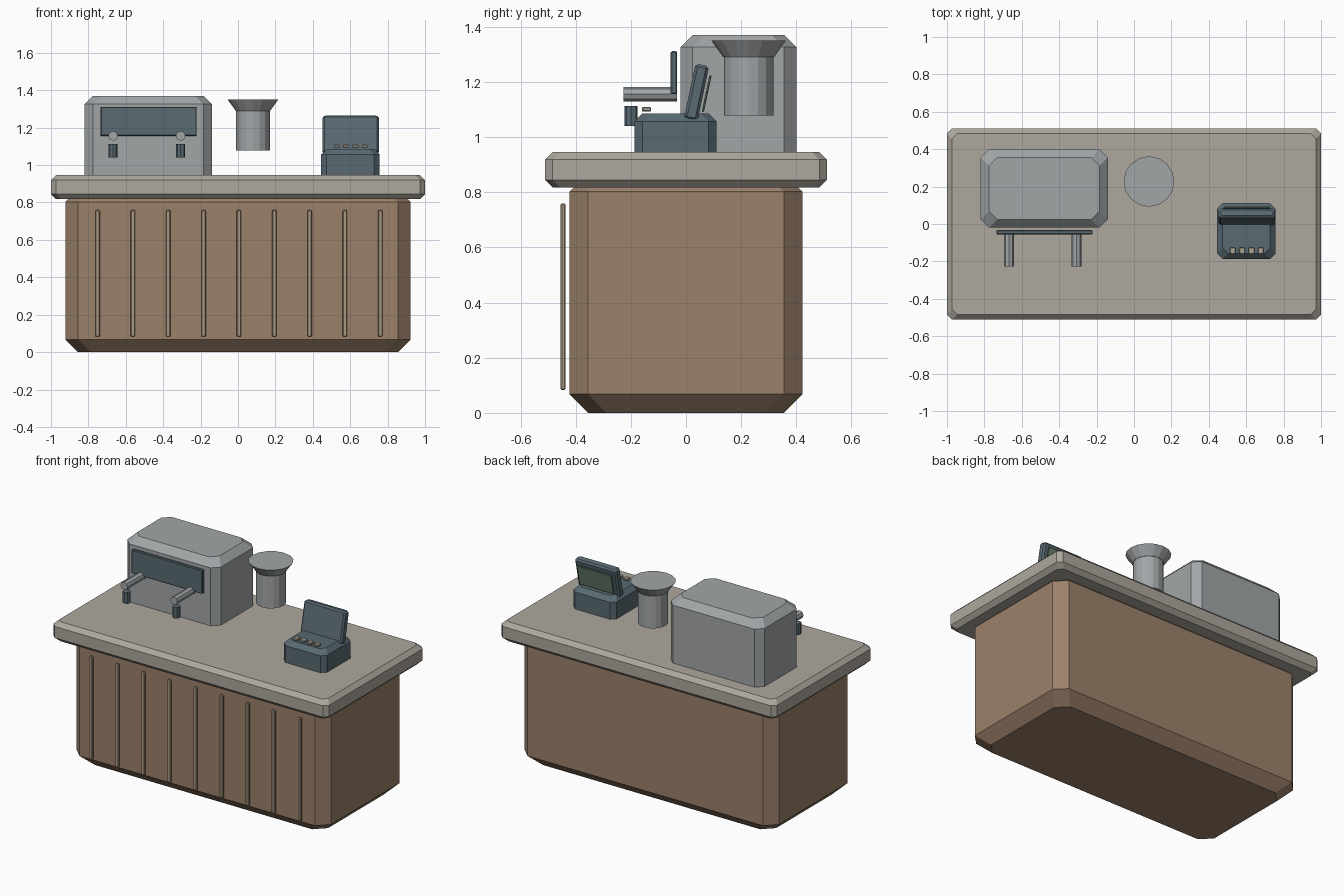
import bpy, bmesh, math

if "Cube" in bpy.data.objects:
    bpy.data.objects.remove(bpy.data.objects["Cube"])


def material(name, rgb):
    m = bpy.data.materials.new(name)
    m.diffuse_color = (*rgb, 1)
    m.use_nodes = True
    m.node_tree.nodes["Principled BSDF"].inputs["Base Color"].default_value = m.diffuse_color
    return m


WOOD = material("wood", (0.33, 0.22, 0.145))
TRIM = material("trim", (0.40, 0.32, 0.22))
STONE = material("stone", (0.42, 0.39, 0.34))
METAL = material("metal", (0.36, 0.38, 0.39))
DARK = material("dark_metal", (0.10, 0.145, 0.17))
GLASS = material("screen_glass", (0.15, 0.22, 0.17))
KEY = material("key", (0.42, 0.38, 0.30))


def finish(bm, name, mat, loc, rot_x=0):
    bmesh.ops.recalc_face_normals(bm, faces=bm.faces)
    mesh = bpy.data.meshes.new(name)
    bm.to_mesh(mesh)
    bm.free()
    mesh.materials.append(mat)
    ob = bpy.data.objects.new(name, mesh)
    ob.location = loc
    ob.rotation_euler.x = rot_x
    bpy.context.collection.objects.link(ob)
    return ob


def loft(bm, rings):
    """Skin a stack of equal-length rings and cap both ends."""
    rows = [[bm.verts.new(p) for p in ring] for ring in rings]
    n = len(rows[0])
    for a, b in zip(rows, rows[1:]):
        for i in range(n):
            j = (i + 1) % n
            bm.faces.new((a[i], a[j], b[j], b[i]))
    bm.faces.new(rows[0][::-1])
    bm.faces.new(rows[-1])


def chamfer_box(name, mat, center, size, c, rot_x=0):
    """Box with cut corners and chamfered top and bottom rims."""
    hx, hy, hz = (s / 2 for s in size)

    def ring(inset, z):
        x, y = hx - inset, hy - inset
        return [(x, c - y, z), (x, y - c, z), (x - c, y, z), (c - x, y, z),
                (-x, y - c, z), (-x, c - y, z), (c - x, -y, z), (x - c, -y, z)]

    bm = bmesh.new()
    loft(bm, [ring(c, -hz), ring(0, c - hz), ring(0, hz - c), ring(c, hz)])
    return finish(bm, name, mat, center, rot_x)


def turned(name, mat, loc, profile, sides, rot_x=0):
    """Faceted round part from (radius, height) pairs."""
    bm = bmesh.new()
    ang = [2 * math.pi * i / sides for i in range(sides)]
    loft(bm, [[(r * math.cos(a), r * math.sin(a), z) for a in ang] for r, z in profile])
    return finish(bm, name, mat, loc, rot_x)


# Counter
chamfer_box("counter_base", WOOD, (0, 0, 0.435), (1.846, 0.846, 0.87), 0.068)
chamfer_box("counter_top", STONE, (0, 0, 0.882), (2.0, 1.022, 0.128), 0.027)
for i in range(9):
    chamfer_box(f"front_slat_{i + 1}", TRIM, (0.005 + 0.189 * (i - 4), -0.446, 0.421),
                (0.024, 0.017, 0.676), 0.004)

# Coffee machine
chamfer_box("machine_body", METAL, (-0.48, 0.19, 1.135), (0.68, 0.42, 0.47), 0.044)
chamfer_box("machine_panel", DARK, (-0.478, -0.044, 1.234), (0.514, 0.023, 0.155), 0.004)
for side, x in (("left", -0.668), ("right", -0.307)):
    turned(f"{side}_brew_arm", METAL, (x, -0.033, 1.156), [(0.026, 0), (0.026, 0.194)],
           8, math.radians(90))
    turned(f"{side}_spout", DARK, (x, -0.199, 1.04), [(0.024, 0), (0.024, 0.073)], 8)

# Grinder
turned("grinder_body", METAL, (0.08, 0.227, 1.078), [(0.09, 0), (0.09, 0.212)], 16)
turned("grinder_hopper", METAL, (0.08, 0.227, 1.29), [(0.092, 0), (0.135, 0.06)], 16)

# Till
tilt = math.radians(-12)
chamfer_box("till_base", DARK, (0.601, -0.038, 1.0), (0.312, 0.298, 0.172), 0.029)
chamfer_box("till_screen", DARK, (0.603, 0.038, 1.162), (0.30, 0.05, 0.204), 0.01, tilt)
chamfer_box("till_display", GLASS, (0.603, 0.075, 1.158), (0.25, 0.008, 0.135), 0.002, tilt)
for i in range(4):
    chamfer_box(f"till_key_{i + 1}", KEY, (0.528 + 0.05 * i, -0.143, 1.101),
                (0.031, 0.033, 0.016), 0.003)
